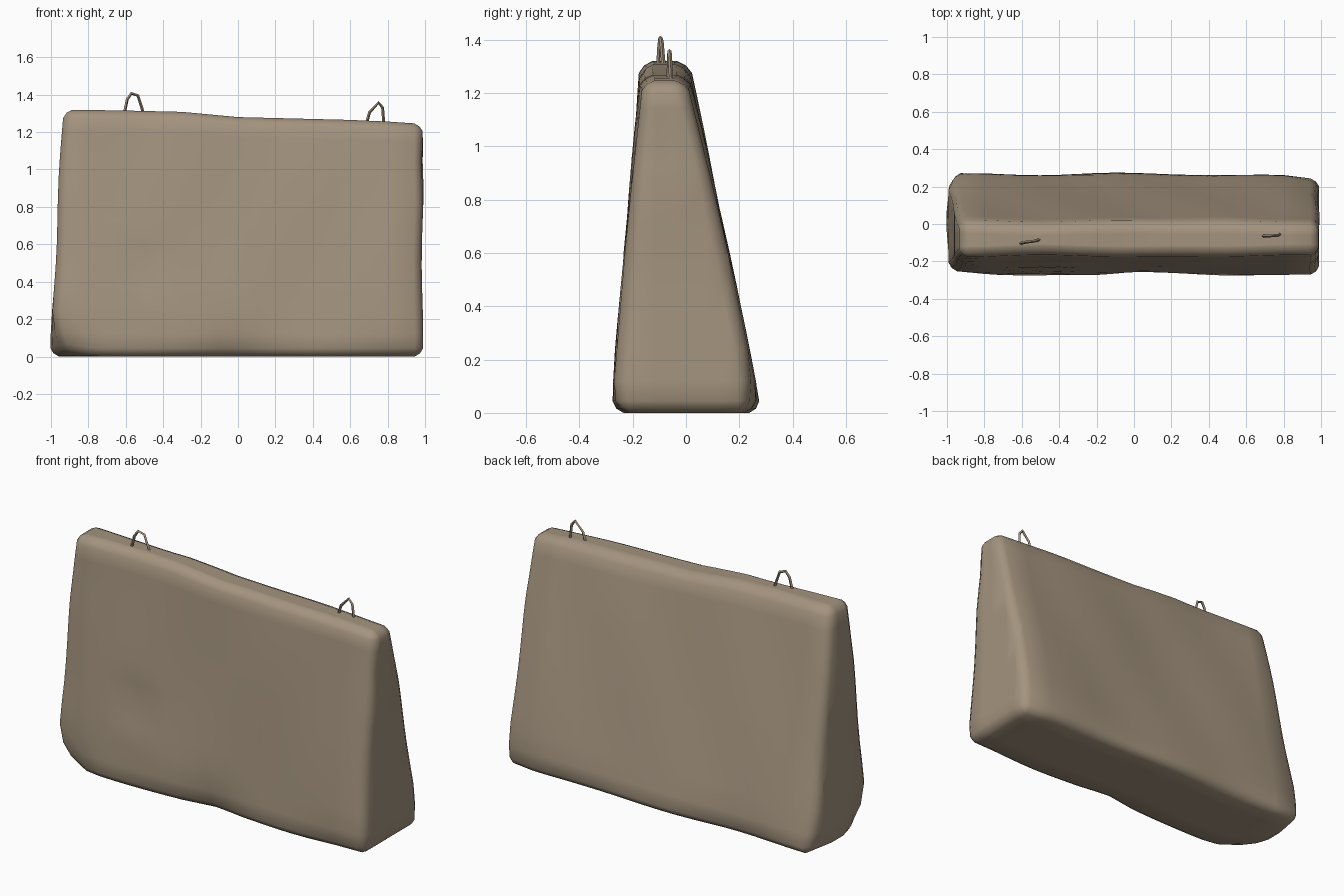
import bpy, bmesh
from math import sin, exp
from mathutils import Vector

if "Cube" in bpy.data.objects:
    bpy.data.objects.remove(bpy.data.objects["Cube"], do_unlink=True)


def material(name, colour):
    mat = bpy.data.materials.new(name)
    mat.use_nodes = True
    mat.diffuse_color = colour
    mat.node_tree.nodes["Principled BSDF"].inputs["Base Color"].default_value = colour
    return mat


concrete = material("weathered concrete", (0.37, 0.295, 0.21, 1))


def add_object(name, data):
    obj = bpy.data.objects.new(name, data)
    bpy.context.collection.objects.link(obj)
    data.materials.append(concrete)
    bpy.ops.object.select_all(action="DESELECT")
    obj.select_set(True)
    bpy.context.view_layer.objects.active = obj
    return obj


def interp(x, points):
    """Piecewise linear curve through the given points."""
    for (x0, v0), (x1, v1) in zip(points, points[1:]):
        if x <= x1:
            return v0 + (v1 - v0) * max(x - x0, 0) / (x1 - x0)
    return points[-1][1]


def bump(p, centre, radius):
    return exp(-((p - Vector(centre)).length / radius) ** 2)


# Tapered slab: eight corners, worn edges
TOP = 1.32
bm = bmesh.new()
bmesh.ops.create_cube(bm, size=2)
for v in bm.verts:
    x, y, z = v.co
    if z > 0:
        v.co = (-0.935 if x < 0 else 0.99, -0.172 if y < 0 else 0.012, TOP)
    else:
        v.co = (-1.005 if x < 0 else 0.985, -0.283 if y < 0 else 0.287, 0)
bmesh.ops.bevel(bm, geom=bm.edges[:], offset=0.045, segments=2, profile=0.4,
                affect="EDGES")


# Extra loops so the faces can carry dents and waviness
def slice_mesh(positions, normal):
    for p in positions:
        bmesh.ops.bisect_plane(bm, geom=bm.verts[:] + bm.edges[:] + bm.faces[:],
                               plane_co=Vector(normal) * p, plane_no=normal)


slice_mesh([-0.8 + 0.1 * i for i in range(17)], (1, 0, 0))
slice_mesh([0.12 * i for i in range(1, 11)], (0, 0, 1))
slice_mesh([-0.12, -0.05, 0.08, 0.16], (0, 1, 0))

# Sagging top, uneven foot, dents and chips
sag = [(-0.94, 0), (-0.6, -0.005), (-0.3, -0.012), (0, -0.04),
       (0.6, -0.055), (0.9, -0.068), (1, -0.08)]
for v in bm.verts:
    p = v.co.copy()
    front = 1 if p.y < interp(p.z, [(0, 0), (TOP, -0.08)]) else -1
    v.co.z += interp(p.x, sag) * (p.z / TOP) ** 3
    wave = 0.004 * sin(5 * p.x + 3 * p.z) + 0.003 * sin(9 * p.x - 5 * p.z)
    v.co.y += front * (wave + 0.004)
    v.co.x += 0.005 * sin(7 * p.z + 1) * p.x
    # foot edge worn in waves along both sides
    if p.z < 0.1:
        v.co.y += front * 0.012 * (1 + sin(6 * p.x + 2 * front)) * (1 - p.z / 0.1)
    # dent in the front face with a shelf beneath it
    if front > 0:
        v.co.y += 0.03 * bump(p, (-0.5, -0.23, 0.48), 0.08)
        v.co.y -= 0.008 * bump(p, (-0.4, -0.25, 0.3), 0.15)
        v.co.y += 0.012 * bump(p, (-0.88, -0.18, 1.12), 0.06)
        v.co.y += 0.025 * bump(p, (0, -0.27, 0.03), 0.12)
    # broken lower corners
    left_chip = bump(p, (-1, -0.28, 0), 0.14)
    v.co += Vector((0.06, 0.05, 0.025)) * left_chip
    v.co.y -= 0.04 * bump(p, (0.98, 0.28, 0), 0.13)
    v.co.x += 0.04 * bump(p, (-1, 0.28, 0), 0.15)
    v.co.x -= 0.015 * bump(p, (0.99, -0.1, 1.04), 0.12)
    v.co.z = max(v.co.z, 0)
bmesh.ops.recalc_face_normals(bm, faces=bm.faces[:])
mesh = bpy.data.meshes.new("barrier_slab")
bm.to_mesh(mesh)
bm.free()
add_object("barrier_slab", mesh)
bpy.ops.object.shade_smooth_by_angle(angle=1.0)


# Bent lifting loops on the top edge
def lifting_loop(name, points):
    curve = bpy.data.curves.new(name, "CURVE")
    curve.dimensions = "3D"
    curve.bevel_depth = 0.008
    curve.bevel_resolution = 0
    spline = curve.splines.new("POLY")
    spline.points.add(len(points) - 1)
    for point, co in zip(spline.points, points):
        point.co = (*co, 1)
    add_object(name, curve)
    bpy.ops.object.convert(target="MESH")
    bpy.ops.object.shade_smooth_by_angle(angle=1.0)


lifting_loop("lifting_loop_right", [
    (-0.61, -0.105, 1.29), (-0.592, -0.1, 1.375), (-0.57, -0.096, 1.407),
    (-0.535, -0.092, 1.395), (-0.502, -0.083, 1.29)])
lifting_loop("lifting_loop_left", [
    (0.688, -0.065, 1.25), (0.703, -0.064, 1.305), (0.752, -0.062, 1.357),
    (0.773, -0.06, 1.33), (0.78, -0.055, 1.24)])
